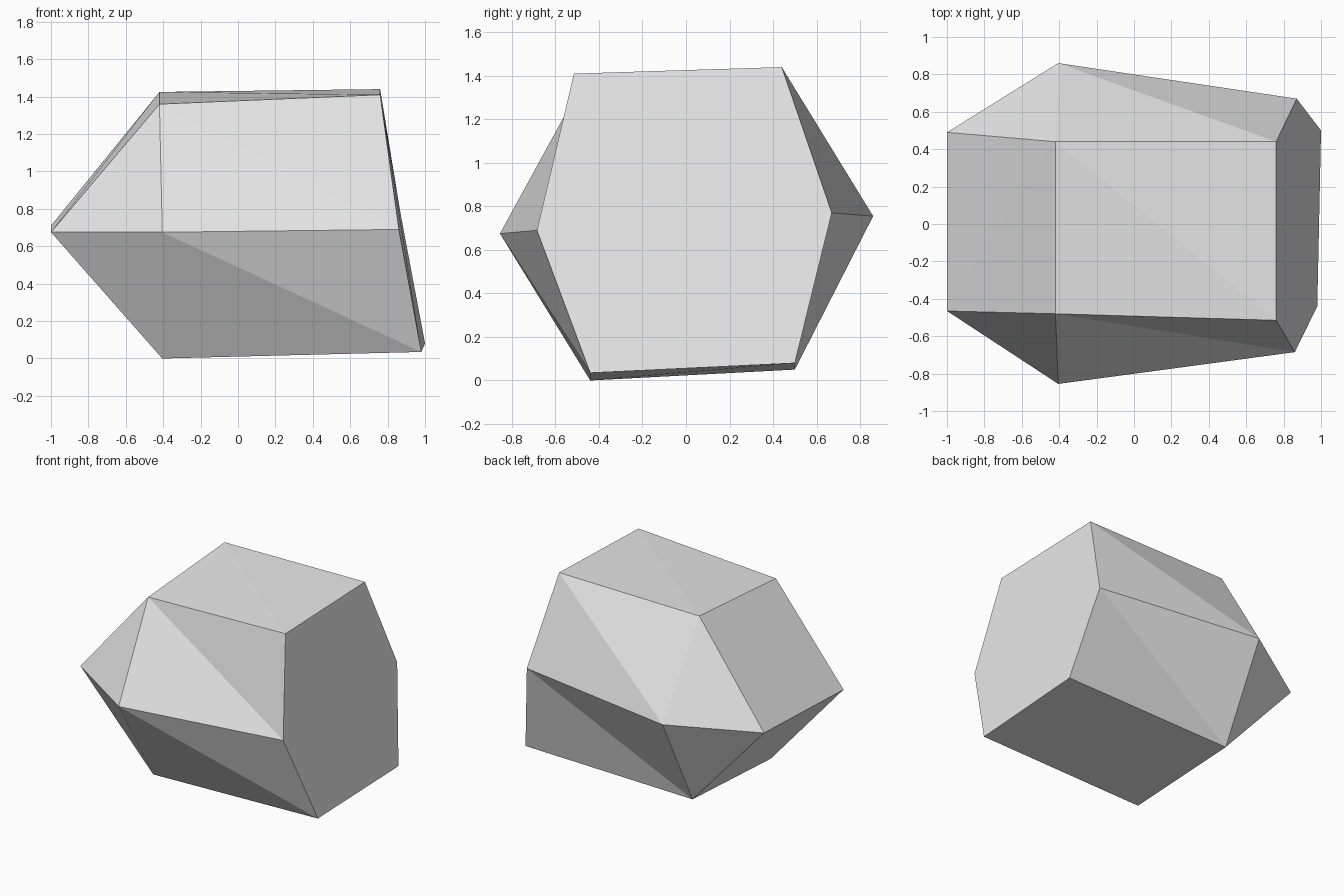
import bpy
import bmesh

cube = bpy.data.objects.get("Cube")
if cube:
    bpy.data.objects.remove(cube, do_unlink=True)

# Plain grey stone
stone = bpy.data.materials.new("stone_grey")
stone.use_nodes = True
grey = (0.8, 0.8, 0.8, 1)
stone.diffuse_color = grey
stone.node_tree.nodes["Principled BSDF"].inputs["Base Color"].default_value = grey

# Cross-sections, each going round from the top back corner over the front
end_ring = [(0.76, 0.44, 1.44), (0.76, -0.515, 1.41), (0.86, -0.685, 0.69),
            (0.98, -0.44, 0.035), (1.0, 0.5, 0.08), (0.87, 0.67, 0.77)]
middle_ring = [(-0.42, 0.44, 1.425), (-0.42, -0.48, 1.36), (-0.405, -0.855, 0.675),
               (-0.405, -0.44, 0), (-0.405, 0.5, 0.05), (-0.405, 0.86, 0.755)]
wedge_edge = [(-1, 0.49, 0.71), (-1, -0.465, 0.675)]

bm = bmesh.new()
a, b, c = [[bm.verts.new(p) for p in ring]
           for ring in (end_ring, middle_ring, wedge_edge)]

# Flat end cap
bm.faces.new(a)

# Sides between the two rings, each split along its crease
rising_crease = {4, 5}
for i in range(6):
    j = (i + 1) % 6
    if i == 4:      # crease from the end ring's back corner down to the middle ring
        tris = [(a[i], a[j], b[i]), (a[j], b[j], b[i])]
    elif i == 5:    # crease from the end ring's top to the middle ring's back corner
        tris = [(a[i], a[j], b[i]), (a[j], b[j], b[i])]
    else:           # crease from the middle ring to the next end corner
        tris = [(b[i], a[i], a[j]), (b[i], a[j], b[j])]
    for t in tris:
        bm.faces.new(t)

# Wedge closing the other end
for face in ((b[0], b[1], c[1]), (b[0], c[1], c[0]),
             (c[0], c[1], b[3], b[4]),
             (b[1], b[2], c[1]), (c[1], b[2], b[3]),
             (b[0], c[0], b[5]), (c[0], b[4], b[5])):
    bm.faces.new(face)

bmesh.ops.recalc_face_normals(bm, faces=bm.faces[:])
mesh = bpy.data.meshes.new("rock")
bm.to_mesh(mesh)
bm.free()
mesh.materials.append(stone)
rock = bpy.data.objects.new("rock", mesh)
bpy.context.collection.objects.link(rock)
